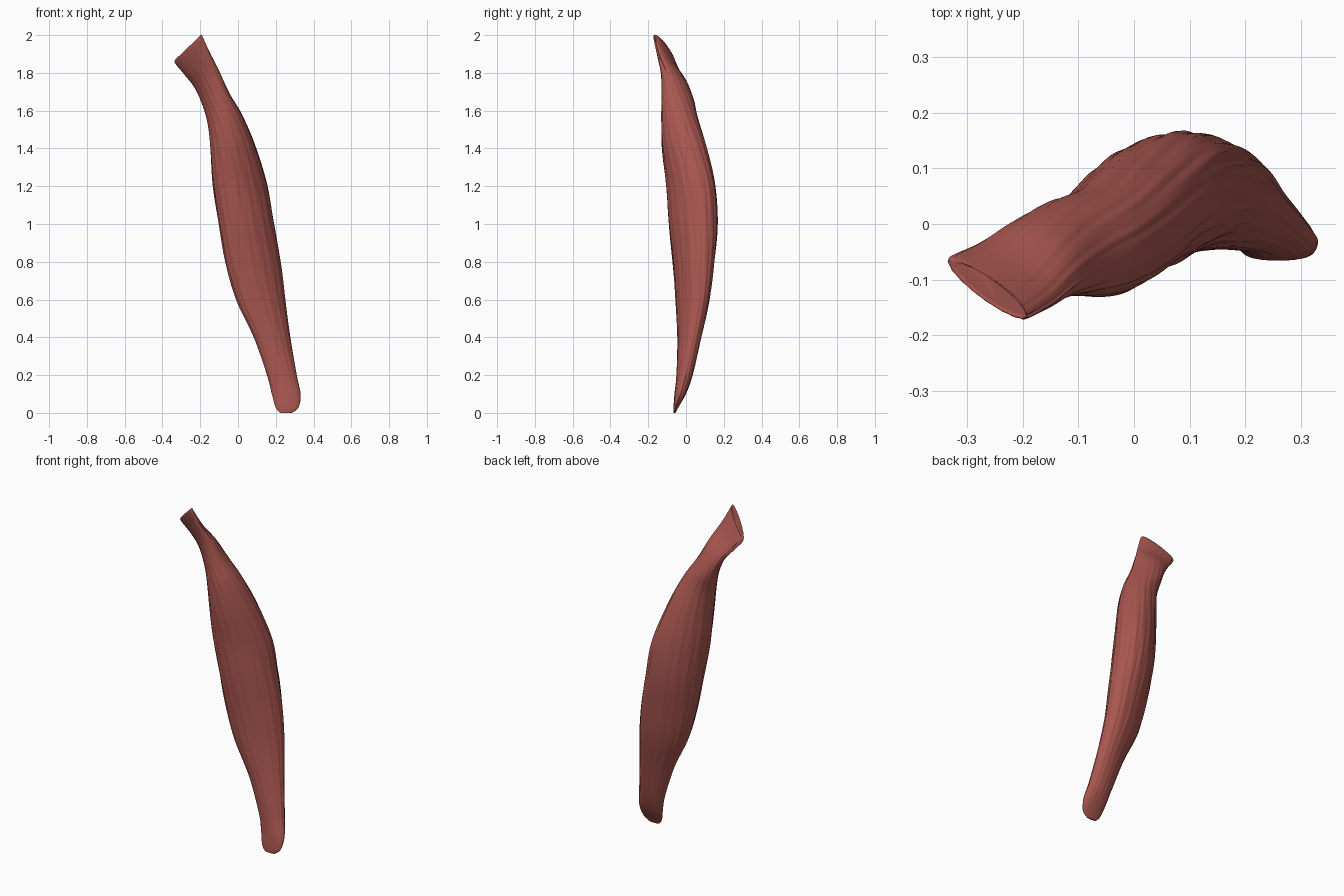
import bpy
import bmesh
import math

cube = bpy.data.objects.get("Cube")
if cube:
    bpy.data.objects.remove(cube, do_unlink=True)

SIDES = 96
STEPS = 8

# Cross-sections from the lower tendon to the upper one:
# centre x, y, z, half width, half depth, skew, tilt
SECTIONS = [
    (.255, -.060, .00, .030, .005, 0, 0),
    (.260, -.053, .03, .060, .013, 0, 0),
    (.255, -.031, .10, .075, .030, 0, 0),
    (.232, -.008, .20, .078, .043, .1, 0),
    (.180, .018, .40, .096, .063, .3, 0),
    (.120, .035, .60, .130, .090, .4, 0),
    (.080, .040, .80, .145, .110, .4, 0),
    (.045, .038, 1.0, .146, .128, .35, 0),
    (.012, .025, 1.2, .143, .130, .35, 0),
    (-.027, -.008, 1.4, .118, .118, .2, .1),
    (-.068, -.033, 1.55, .092, .098, 0, .25),
    (-.117, -.043, 1.66, .071, .085, -.3, .45),
    (-.165, -.062, 1.765, .064, .070, -.6, .7),
    (-.217, -.093, 1.85, .067, .060, -.95, .85),
    (-.262, -.115, 1.925, .072, .056, -1.1, .95),
    (-.256, -.118, 1.941, .060, .044, -1.1, .95),
]


def blend(a, b, c, d, t):
    """Smooth curve between b and c."""
    return b + t / 2 * (c - a + t * (2 * a - 5 * b + 4 * c - d
                                     + t * (3 * (b - c) + d - a)))


def smooth_sections():
    last = len(SECTIONS) - 1
    for i in range(last):
        near = [SECTIONS[min(max(i + k, 0), last)] for k in (-1, 0, 1, 2)]
        for step in range(STEPS):
            yield [blend(*vals, step / STEPS) for vals in zip(*near)]
    yield SECTIONS[-1]


def fibre(angle, z):
    """Shallow lengthwise grooves that drift around the belly."""
    return 1 + .012 * math.sin(17 * angle + 5 * z) \
        + .009 * math.sin(29 * angle - 4 * z + 2 * math.sin(3 * z))


# Muscle belly with both tendons, lofted through the sections
bm = bmesh.new()
rings = []
for cx, cy, cz, hx, hy, skew, tilt in smooth_sections():
    ring = []
    for k in range(SIDES):
        a = math.tau * k / SIDES
        f = fibre(a, cz)
        dx = hx * math.cos(a) * f
        dy = hy * math.sin(a + skew) * f
        ring.append(bm.verts.new((cx + dx, cy + dy, cz + tilt * dx)))
    rings.append(ring)
for low, high in zip(rings, rings[1:]):
    for k in range(SIDES):
        n = (k + 1) % SIDES
        bm.faces.new((low[k], low[n], high[n], high[k]))
bm.faces.new(rings[0][::-1])
bm.faces.new(rings[-1])
bmesh.ops.recalc_face_normals(bm, faces=bm.faces)

mesh = bpy.data.meshes.new("muscle_belly")
bm.to_mesh(mesh)
bm.free()
muscle = bpy.data.objects.new("muscle_belly", mesh)
bpy.context.collection.objects.link(muscle)

# Muscle red
red = bpy.data.materials.new("muscle_red")
red.use_nodes = True
colour = (.40, .095, .08, 1)
red.diffuse_color = colour
red.node_tree.nodes["Principled BSDF"].inputs["Base Color"].default_value = colour
mesh.materials.append(red)

bpy.ops.object.select_all(action="DESELECT")
muscle.select_set(True)
bpy.context.view_layer.objects.active = muscle
bpy.ops.object.shade_smooth_by_angle(angle=math.radians(50))
